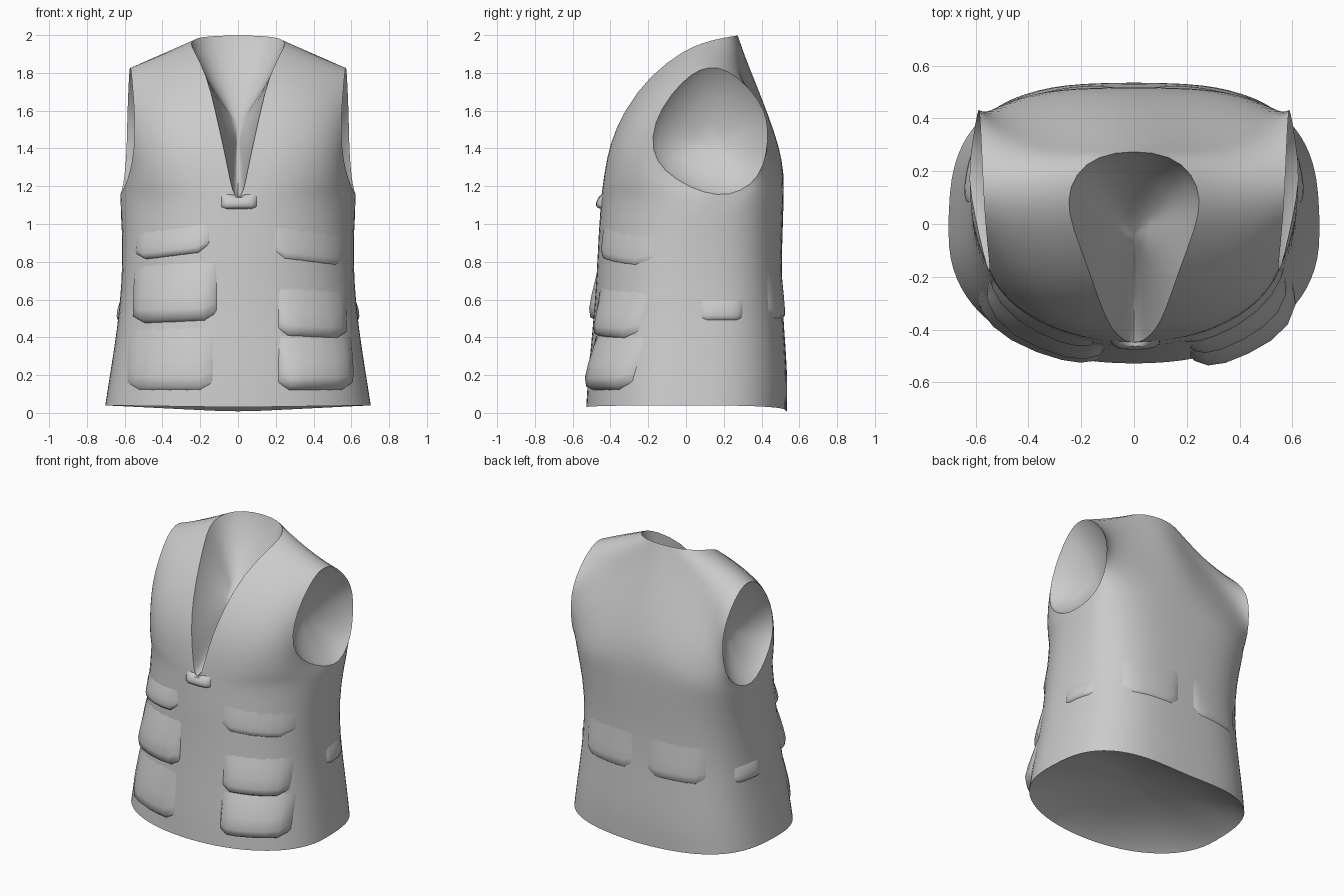
import bpy, bmesh, math
from mathutils import Vector
from mathutils.bvhtree import BVHTree

if "Cube" in bpy.data.objects:
    bpy.data.objects.remove(bpy.data.objects["Cube"])


def make(name, verts, faces):
    me = bpy.data.meshes.new(name)
    me.from_pydata(verts, [], faces)
    ob = bpy.data.objects.new(name, me)
    bpy.context.collection.objects.link(ob)
    bpy.ops.object.select_all(action='DESELECT')
    ob.select_set(True)
    bpy.context.view_layer.objects.active = ob
    return ob


def smooth(deg=50):
    bpy.ops.object.shade_smooth_by_angle(angle=math.radians(deg))


def grid_faces(rows, cols):
    return [(i * cols + j, i * cols + j + 1, (i + 1) * cols + j + 1, (i + 1) * cols + j)
            for i in range(rows - 1) for j in range(cols - 1)]


# Half outline, front hem -> over shoulder -> back hem.
# Each row: inner edge (centre / neckline), outer edge (side seam / armhole)
SIDE = [(.705, -.04, .04), (.68, -.04, .2), (.64, -.01, .45), (.615, .01, .7),
        (.613, .07, .95), (.63, .17, 1.145)]
FRONT = [(0, -.53, .03), (0, -.52, .2), (0, -.495, .45), (0, -.475, .7),
         (0, -.465, .95), (0, -.45, 1.13)]
CHEST = [((.03, -.445, 1.17), (.60, .02, 1.19)), ((.05, -.43, 1.28), (.57, -.12, 1.28)),
         ((.08, -.405, 1.42), (.55, -.185, 1.39)), ((.12, -.33, 1.60), (.545, -.17, 1.54)),
         ((.165, -.19, 1.79), (.555, -.08, 1.69)), ((.235, -.01, 1.92), (.565, .03, 1.80)),
         ((.255, .09, 1.96), (.57, .12, 1.835)), ((.225, .19, 1.985), (.575, .22, 1.82)),
         ((.14, .26, 1.995), (.58, .34, 1.72)), ((0, .28, 2.0), (.585, .42, 1.60)),
         ((0, .345, 1.83), (.587, .435, 1.50)), ((0, .435, 1.6), (.59, .43, 1.38)),
         ((0, .495, 1.42), (.60, .39, 1.25)), ((0, .52, 1.28), (.615, .29, 1.17))]
BACK = [(0, .518, 1.12), (0, .512, .95), (0, .505, .7), (0, .52, .45), (0, .54, .2), (0, .535, .005)]
# arc sweep per chest row: rounder near the armpit, flat over the shoulder
SWEEP = [88, 80, 70, 62, 50, 35, 25, 25, 35, 50, 60, 68, 76, 84]

rows = [(p, q, 90) for p, q in zip(FRONT, SIDE)]
rows += [(p, q, s) for (p, q), s in zip(CHEST, SWEEP)]
rows += [(p, q, 90) for p, q in zip(BACK, reversed(SIDE))]

# Torso shell
COLS = 11
verts = []
for i, (p, q, sweep) in enumerate(rows):
    n = 2.2 if i < 14 else 3.0
    top = math.radians(sweep)
    for j in range(COLS):
        a = top * j / (COLS - 1)
        s = math.sin(a) ** (2 / n) if j else 0.0
        f = 1 - max(math.cos(a), 0) ** (2 / n)
        s /= math.sin(top) ** (2 / n)
        f /= 1 - max(math.cos(top), 0) ** (2 / n)
        verts.append((p[0] + (q[0] - p[0]) * s, p[1] + (q[1] - p[1]) * f,
                      p[2] + (q[2] - p[2]) * s))
body = make("vest_body", verts, grid_faces(len(rows), COLS))
bpy.ops.object.mode_set(mode='EDIT')
bpy.ops.mesh.select_all(action='SELECT')
bpy.ops.mesh.remove_doubles(threshold=0.0005)
bpy.ops.object.mode_set(mode='OBJECT')
m = body.modifiers.new("mirror", 'MIRROR')
m.merge_threshold = 0.002
m = body.modifiers.new("smooth", 'SUBSURF')
m.levels = m.render_levels = 1
for name in ("mirror", "smooth"):
    bpy.ops.object.modifier_apply(modifier=name)
smooth()
skin = BVHTree.FromObject(body, bpy.context.evaluated_depsgraph_get())

# Dished linings closing the neck, armholes and hem
bm = bmesh.new()
bm.from_mesh(body.data)
links = {}
for e in bm.edges:
    if e.is_boundary:
        for v in e.verts:
            links.setdefault(v, []).append(e.other_vert(v))
loops = []
while links:
    v = next(iter(links))
    loop = []
    while v is not None:
        loop.append(v.co.copy())
        nxt = links.pop(v)
        v = next((w for w in nxt if w in links), None)
    loops.append(loop)
bm.free()
APEX = {"neck_lining": (0, -.04, 1.53), "hem_lining": (0, 0, .2),
        "right_armhole_lining": (.43, .13, 1.45), "left_armhole_lining": (-.43, .13, 1.45)}
for loop in loops:
    mid = sum(loop, Vector()) / len(loop)
    if mid.z < .5:
        name = "hem_lining"
    elif abs(mid.x) < .2:
        name = "neck_lining"
    else:
        name = ("right" if mid.x > 0 else "left") + "_armhole_lining"
    apex = Vector(APEX[name])
    base = mid + (apex - mid) * .0
    k = len(loop)
    pts = []
    for scale, deep in ((1, 0), (.9, .25), (.6, .65), (.25, .93)):
        pts += [base + (c - mid) * scale + (apex - mid) * deep for c in loop]
    pts.append(apex)
    faces = [(r * k + i, r * k + (i + 1) % k, (r + 1) * k + (i + 1) % k, (r + 1) * k + i)
             for r in range(3) for i in range(k)]
    faces += [(3 * k + i, 3 * k + (i + 1) % k, 4 * k) for i in range(k)]
    # make the dish face outwards, away from the body
    turn = sum(((a - mid).cross(b - mid) for a, b in zip(loop, loop[1:] + loop[:1])), Vector())
    if turn.dot(mid - apex) < 0:
        faces = [f[::-1] for f in faces]
    make(name, pts, faces)
    smooth()

US = [0, .04, .15, .3, .5, .7, .85, .96, 1]
HU = [-.1, .4, .85, 1, 1, 1, .85, .4, -.1]
VS = [0, .05, .2, .45, .75, 1]
POUCH = [-.1, .75, 1, .8, .4, -.05]
TAB = [-.1, .6, 1, 1, .6, -.1]


def patch(name, look, a0, a1, z0, z1, depth, tilt=0.0, profile=POUCH, corner=.04):
    """Cloth panel draped on the torso, projected along `look`."""
    look = Vector(look)
    pts = []
    for v, hv in zip(VS, profile):
        for u, hu in zip(US, HU):
            a = a0 + (a1 - a0) * u
            z = z0 + (z1 - z0) * v + tilt * (u - .5)
            z += corner * max(0, abs(2 * u - 1) - .7) / .3 * (1 - v)
            start = Vector((a, 0, z)) if look.x == 0 else Vector((0, a, z))
            hit, nor, _, _ = skin.ray_cast(start - look * 3, look)
            if hit is None:
                hit, nor, _, _ = skin.find_nearest(start - look)
            nor = nor if nor.dot(look) < 0 else -nor
            pts.append(hit + nor * depth * (min(hu, hv) if min(hu, hv) < 0 else hu * hv))
    faces = grid_faces(len(VS), len(US))
    if look.y < 0 or look.x > 0:
        faces = [f[::-1] for f in faces]
    make(name, pts, faces)
    smooth(65)


F, B = (0, 1, 0), (0, -1, 0)
# Front pockets and flaps
patch("left_chest_flap", F, -.545, -.15, .83, .98, .025, .05)
patch("left_pocket_flap", F, -.56, -.11, .48, .80, .05, .02)
patch("left_lower_pouch", F, -.59, -.13, .12, .46, .028)
patch("right_chest_flap", F, .19, .57, .80, .97, .012, -.05)
patch("right_pocket_flap", F, .21, .58, .40, .66, .035, -.02)
patch("right_lower_pouch", F, .21, .61, .12, .42, .058)
# Fastener under the neckline
patch("front_fastener", F, -.09, .10, 1.08, 1.16, .025, 0, TAB, .01)
# Back pockets and side tabs
for side, s in (("right", 1), ("left", -1)):
    a, b = sorted((s * .06, s * .46))
    patch(side + "_back_pocket", B, a, b, .50, .76, .015)
    patch(side + "_side_tab", (-s, 0, 0), .08, .30, .49, .60, .015, 0, TAB, .015)
